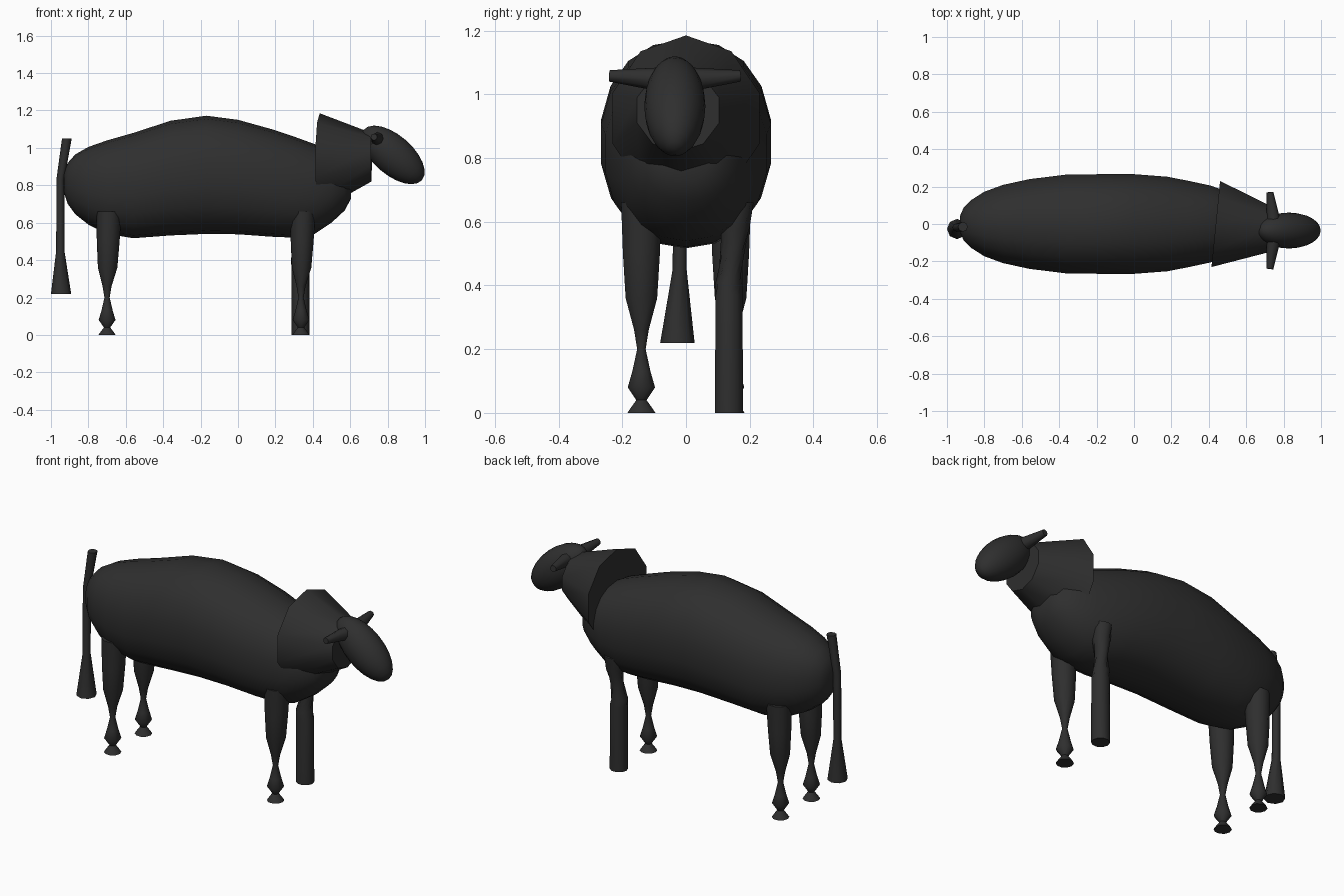
import bpy, bmesh, math
from mathutils import Matrix, Vector

if "Cube" in bpy.data.objects:
    bpy.data.objects.remove(bpy.data.objects["Cube"])

black = bpy.data.materials.new("charcoal black")
black.diffuse_color = (0.028, 0.028, 0.028, 1)
black.use_nodes = True
black.node_tree.nodes["Principled BSDF"].inputs["Base Color"].default_value = black.diffuse_color


def finish(name, bm, angle=50):
    bmesh.ops.recalc_face_normals(bm, faces=bm.faces[:])
    mesh = bpy.data.meshes.new(name)
    bm.to_mesh(mesh)
    bm.free()
    obj = bpy.data.objects.new(name, mesh)
    bpy.context.collection.objects.link(obj)
    mesh.materials.append(black)
    bpy.ops.object.select_all(action='DESELECT')
    obj.select_set(True)
    bpy.context.view_layer.objects.active = obj
    bpy.ops.object.shade_smooth_by_angle(angle=math.radians(angle))
    return obj


def loft(name, rings, angle=50):
    """Skin a list of rings of points and cap both ends."""
    bm = bmesh.new()
    loops = [[bm.verts.new(p) for p in ring] for ring in rings]
    n = len(loops[0])
    for a, b in zip(loops, loops[1:]):
        for i in range(n):
            j = (i + 1) % n
            bm.faces.new((a[i], a[j], b[j], b[i]))
    bm.faces.new(loops[0])
    bm.faces.new(loops[-1])
    return finish(name, bm, angle)


def spow(v, e):
    return math.copysign(abs(v) ** e, v)


def ring_x(x, y, z, hw, hh, n, e=1.0, skew=0.0):
    """Upright ring facing along x, with a vertex at the top."""
    pts = []
    for i in range(n):
        t = math.tau * i / n
        dy = hw * spow(math.sin(t), e)
        pts.append((x + skew * dy, y + dy, z + hh * spow(math.cos(t), e)))
    return pts


def ring_z(x, y, z, rx, ry, n, twist=0.0):
    """Level ring."""
    return [(x + rx * math.cos(math.tau * i / n + twist),
             y + ry * math.sin(math.tau * i / n + twist), z) for i in range(n)]


# Body: x, bottom z, top z, half width
sections = [(-0.93, 0.76, 0.87, 0.045), (-0.91, 0.70, 0.92, 0.09), (-0.87, 0.645, 0.965, 0.13),
            (-0.80, 0.59, 1.005, 0.175), (-0.70, 0.54, 1.04, 0.212), (-0.56, 0.517, 1.08, 0.243),
            (-0.36, 0.532, 1.145, 0.268), (-0.17, 0.54, 1.172, 0.27), (0.0, 0.538, 1.15, 0.27),
            (0.18, 0.525, 1.10, 0.256), (0.30, 0.52, 1.06, 0.232), (0.41, 0.54, 1.02, 0.208),
            (0.50, 0.60, 0.97, 0.175), (0.57, 0.665, 0.91, 0.13), (0.605, 0.73, 0.85, 0.07)]
loft("body", [ring_x(x, 0, (b + t) / 2, w, (t - b) / 2, 18, 0.9) for x, b, t, w in sections])

# Neck: a wide cone open towards the head
loft("neck", [ring_x(0.437, 0, 0.925, 0.242, 0.26, 10, 1, 0.1),
              ring_x(0.713, -0.025, 0.95, 0.135, 0.13, 10, 1, 0.02)])

# Head: tilted egg
bm = bmesh.new()
bmesh.ops.create_uvsphere(
    bm, u_segments=20, v_segments=12, radius=1,
    matrix=Matrix.Translation((0.828, -0.035, 0.9625))
    @ Matrix.Rotation(math.radians(41), 4, 'Y')
    @ Matrix.Diagonal((0.206, 0.096, 0.105, 1))
    @ Matrix.Rotation(math.radians(90), 4, 'Y'))
finish("head", bm)

# Horns: short tapered cones on both sides of the head
for side, label in ((-1, "right"), (1, "left")):
    base = Vector((0.745, -0.035 + side * 0.06, 1.048))
    tip = Vector((0.727, -0.035 + side * 0.205, 1.058))
    axis = tip - base
    bm = bmesh.new()
    bmesh.ops.create_cone(
        bm, cap_ends=True, segments=8, radius1=0.036, radius2=0.018, depth=axis.length,
        matrix=Matrix.Translation((base + tip) / 2)
        @ axis.to_track_quat('Z', 'Y').to_matrix().to_4x4())
    finish(label + "_horn", bm)

# Three turned legs: height, radius, x drift
profile = [(0, 0.046, 0), (0.012, 0.038, 0), (0.04, 0.017, 0), (0.08, 0.045, 0), (0.13, 0.03, 0),
           (0.20, 0.014, 0), (0.26, 0.024, 0), (0.36, 0.052, 0.003), (0.50, 0.061, 0.006),
           (0.66, 0.067, 0.01)]
for name, x, y in (("rear_right_leg", -0.70, -0.14), ("rear_left_leg", -0.70, 0.14),
                   ("front_right_leg", 0.337, -0.14)):
    loft(name, [ring_z(x + d, y, z, r, r, 10) for z, r, d in profile])

# Odd front leg: plain post with a twisted, pinched top
loft("front_left_leg", [ring_z(0.333, 0.135, 0, 0.048, 0.047, 10),
                        ring_z(0.333, 0.135, 0.37, 0.048, 0.044, 10),
                        ring_z(0.328, 0.135, 0.41, 0.047, 0.042, 10, 0.3),
                        ring_z(0.338, 0.145, 0.50, 0.034, 0.038, 10, 0.9),
                        ring_z(0.345, 0.155, 0.58, 0.046, 0.046, 10, 1.3),
                        ring_z(0.346, 0.160, 0.66, 0.056, 0.052, 10, 1.6)])

# Tail: thin rod with a flared tuft
loft("tail", [ring_z(-0.946, -0.027, 0.22, 0.054, 0.054, 8),
              ring_z(-0.950, -0.02, 0.45, 0.022, 0.022, 8),
              ring_z(-0.950, -0.018, 0.83, 0.021, 0.021, 8),
              ring_z(-0.915, -0.015, 1.05, 0.026, 0.026, 8)])
